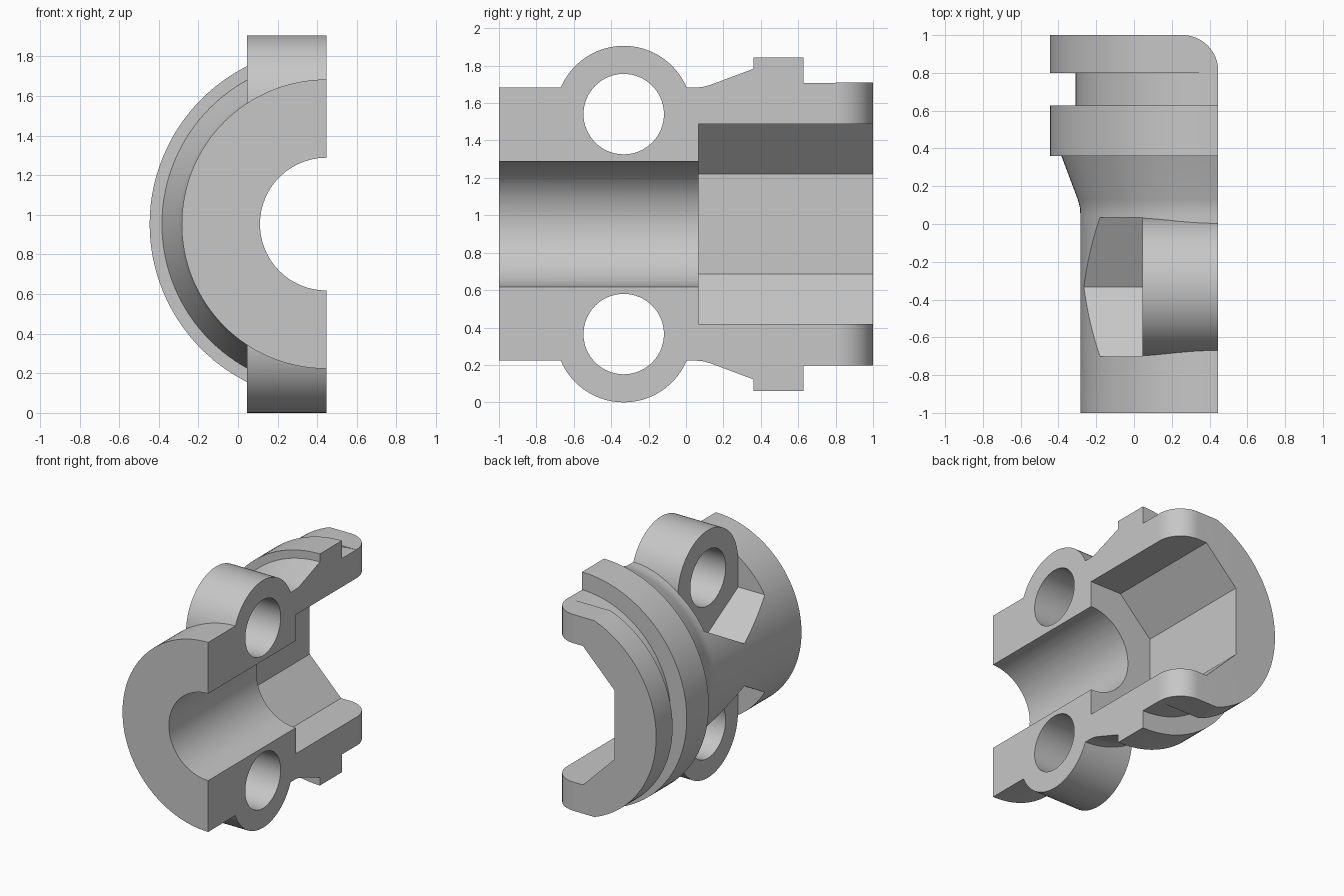
import bpy, bmesh, math
from mathutils import Matrix, Vector

# Remove the default cube
if "Cube" in bpy.data.objects:
    bpy.data.objects.remove(bpy.data.objects["Cube"])

AX, AZ = 0.446, 0.953          # bore axis, runs along y; also the split plane x
LUG_Y, LUG_DZ = -0.333, 0.588  # bolt lug centres, mirrored above and below the axis
LUG_FACE = 0.046

metal = bpy.data.materials.new("grey metal")
metal.use_nodes = True
colour = (0.57, 0.57, 0.57, 1)
metal.diffuse_color = colour
metal.node_tree.nodes["Principled BSDF"].inputs["Base Color"].default_value = colour


def finish(name, bm):
    bmesh.ops.recalc_face_normals(bm, faces=bm.faces)
    mesh = bpy.data.meshes.new(name)
    bm.to_mesh(mesh)
    bm.free()
    mesh.materials.append(metal)
    obj = bpy.data.objects.new(name, mesh)
    bpy.context.collection.objects.link(obj)
    return obj


def prism(name, points, push):
    """Extrude a closed outline of 3D points along a vector."""
    bm = bmesh.new()
    face = bm.faces.new([bm.verts.new(p) for p in points])
    ext = bmesh.ops.extrude_face_region(bm, geom=[face])
    verts = [g for g in ext["geom"] if isinstance(g, bmesh.types.BMVert)]
    bmesh.ops.translate(bm, verts=verts, vec=push)
    return finish(name, bm)


def ring(radius, sides):
    """Regular outline with a corner pointing up."""
    steps = [2 * math.pi * i / sides for i in range(sides)]
    return [(radius * math.sin(a), radius * math.cos(a)) for a in steps]


def along_y(name, outline, y0, y1, shift=0):
    pts = [(AX + shift + u, y0, AZ + v) for u, v in outline]
    return prism(name, pts, Vector((0, y1 - y0, 0)))


def along_x(name, radius, sides, x0, x1, side):
    pts = [(x0, LUG_Y + u, AZ + side * LUG_DZ + v) for u, v in ring(radius, sides)]
    return prism(name, pts, Vector((x1 - x0, 0, 0)))


def block(name, lo, hi):
    lo, hi = Vector(lo), Vector(hi)
    bm = bmesh.new()
    bmesh.ops.create_cube(bm, size=1, matrix=Matrix.Translation((lo + hi) / 2)
                          @ Matrix.Diagonal((hi - lo).to_4d()))
    return finish(name, bm)


def combine(target, tool, operation="DIFFERENCE"):
    tool.hide_render = True
    mod = target.modifiers.new(operation, "BOOLEAN")
    mod.operation, mod.solver, mod.object = operation, "EXACT", tool
    bpy.context.view_layer.objects.active = target
    bpy.ops.object.modifier_apply(modifier=mod.name)
    bpy.data.objects.remove(tool)


# Turned body: sleeve, small fillet, cone, collar, groove core
profile = [(-1, 0), (-1, 0.73), (0.05, 0.73), (0.09, 0.733), (0.13, 0.744),
           (0.36, 0.83), (0.36, 0.892), (0.628, 0.892), (0.628, 0.755),
           (0.9, 0.755), (0.9, 0)]
bm = bmesh.new()
verts = [bm.verts.new((AX, y, AZ + r)) for y, r in profile]
edges = [bm.edges.new(pair) for pair in zip(verts, verts[1:])]
bmesh.ops.spin(bm, geom=verts + edges, cent=(AX, 0, AZ), axis=(0, 1, 0),
               angle=2 * math.pi, steps=128)
bmesh.ops.remove_doubles(bm, verts=bm.verts, dist=0.0001)
body = finish("half_coupling_clamp", bm)

# End flange, rounder than the collar towards its flats
combine(body, along_y("end_flange", ring(0.806, 128), 0.80, 1, -0.086), "UNION")

for side in (1, -1):
    # Bolt lug, hexagonal clearance behind it, then bolt hole
    combine(body, along_x("lug", 0.365, 96, 0, 0.6, side), "UNION")
    combine(body, along_x("nut_clearance", 0.425, 6, -1, LUG_FACE, side))
    combine(body, along_x("bolt_hole", 0.215, 64, -0.5, 0.8, side))
    # Flats on the end flange
    z0, z1 = sorted((AZ + side * 0.756, AZ + side * 1.2))
    combine(body, block("flange_flat", (-1, 0.7, z0), (2, 1.2, z1)))

# Bore, and square pocket with corners cut at 45 degrees
combine(body, along_y("bore", ring(0.335, 96), -1.2, 0.5))
P = 0.535
pocket = [(P, P), (P, -P), (-P / 2, -P), (-P, -P / 2), (-P, P / 2), (-P / 2, P)]
combine(body, along_y("pocket", pocket, 0.066, 1.2))

# Split face
combine(body, block("split", (AX, -2, -1), (2, 2, 3)))

# Rounded outer corners of the flange ends
R = 0.19
arc = [(AX - R + R * math.cos(a), 1 - R + R * math.sin(a), -0.5)
       for a in (math.pi / 2 * i / 16 for i in range(17))]
corner = [(AX + 0.1, 1 - R, -0.5)] + arc + [(AX - R, 1.1, -0.5), (AX + 0.1, 1.1, -0.5)]
combine(body, prism("corner_round", corner, Vector((0, 0, 3))))

# Smooth the curved faces, keep machined edges crisp
bpy.ops.object.select_all(action="DESELECT")
body.select_set(True)
bpy.context.view_layer.objects.active = body
bpy.ops.object.shade_smooth_by_angle(angle=math.radians(15))
